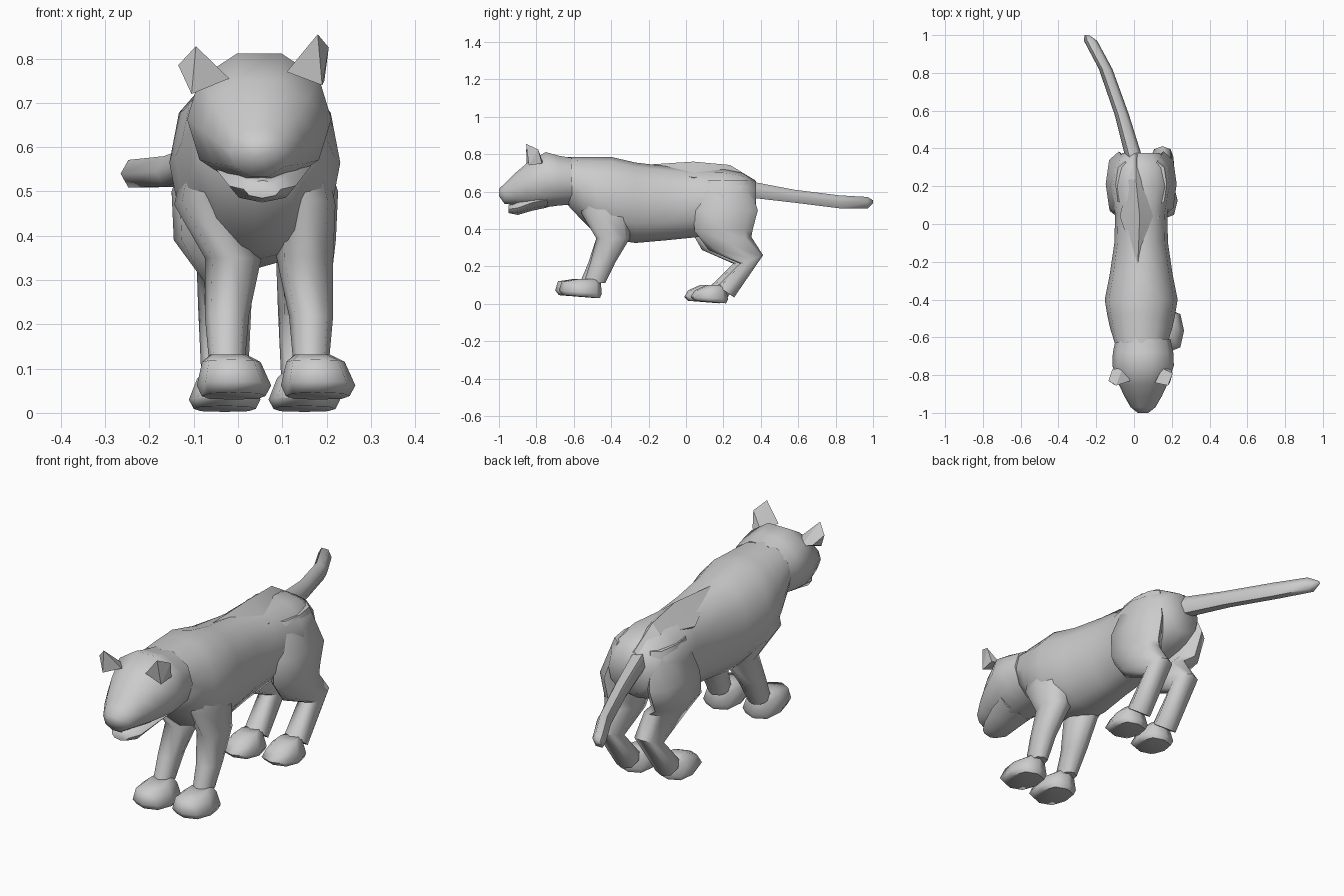
import bpy, bmesh
from math import pi, sin, cos, radians


def finish(bm, name, angle):
    bmesh.ops.recalc_face_normals(bm, faces=bm.faces)
    me = bpy.data.meshes.new(name)
    bm.to_mesh(me)
    bm.free()
    ob = bpy.data.objects.new(name, me)
    bpy.context.collection.objects.link(ob)
    bpy.ops.object.select_all(action='DESELECT')
    ob.select_set(True)
    bpy.context.view_layer.objects.active = ob
    bpy.ops.object.shade_smooth_by_angle(angle=radians(angle))
    return ob


def loft(name, rings, n=8, power=2.0, shift=(0, 0, 0), angle=62):
    """Skin rings of (x, y, z, half width, half depth, tilt about x)."""
    bm = bmesh.new()
    loops = []
    for x, y, z, rx, rv, t in rings:
        loop = []
        for i in range(n):
            a = 2 * pi * i / n
            c, s = cos(a), sin(a)
            k = (abs(c) ** power + abs(s) ** power) ** (-1 / power)
            u, v = rx * c * k, rv * s * k
            loop.append(bm.verts.new((x + u + shift[0],
                                      y + v * cos(t) + shift[1],
                                      z + v * sin(t) + shift[2])))
        loops.append(loop)
    for a, b in zip(loops, loops[1:]):
        for i in range(n):
            j = (i + 1) % n
            bm.faces.new((a[i], a[j], b[j], b[i]))
    bm.faces.new(loops[0])
    bm.faces.new(loops[-1])
    return finish(bm, name, angle)


def spine(name, x, profile, n, power=2.0):
    """Loft along y from (y, top z, bottom z, half width)."""
    loft(name, [(x, y, (t + b) / 2, w, (t - b) / 2, pi / 2)
                for y, t, b, w in profile], n, power)


def ear(name, points):
    bm = bmesh.new()
    for p in points:
        bm.verts.new(p)
    bmesh.ops.convex_hull(bm, input=bm.verts)
    finish(bm, name, 20)


# Torso
spine("torso", 0.038, [
    (-0.63, 0.785, 0.525, 0.14), (-0.55, 0.785, 0.44, 0.165),
    (-0.48, 0.785, 0.37, 0.18), (-0.40, 0.785, 0.345, 0.193),
    (-0.27, 0.755, 0.325, 0.167), (-0.10, 0.735, 0.34, 0.142),
    (0.05, 0.72, 0.355, 0.138), (0.20, 0.72, 0.38, 0.168),
    (0.30, 0.70, 0.41, 0.152), (0.375, 0.655, 0.46, 0.10)], 12, 2.2)

# Raised ridge over the loins and the rump
loft("back_ridge", [(0.02, -0.22, 0.735, 0.005, 0.008, pi / 2),
                    (0.03, 0.04, 0.675, 0.105, 0.085, pi / 2),
                    (0.01, 0.235, 0.70, 0.04, 0.042, pi / 2),
                    (0.01, 0.37, 0.64, 0.03, 0.02, pi / 2)], 4, angle=20)

# Head and lower jaw
spine("head", 0.048, [
    (-0.61, 0.785, 0.525, 0.145), (-0.68, 0.797, 0.52, 0.16),
    (-0.75, 0.817, 0.51, 0.163), (-0.85, 0.757, 0.515, 0.128),
    (-0.91, 0.705, 0.525, 0.10), (-0.97, 0.645, 0.532, 0.066),
    (-1.0, 0.615, 0.575, 0.028)], 10, 2.15)
spine("lower_jaw", 0.055, [
    (-0.74, 0.60, 0.515, 0.11), (-0.82, 0.585, 0.498, 0.098),
    (-0.90, 0.55, 0.475, 0.075), (-0.95, 0.525, 0.485, 0.042)], 8)

# Ears
ear("left_ear", [(-0.105, -0.85, 0.72), (-0.02, -0.83, 0.755), (-0.06, -0.76, 0.74),
                 (-0.115, -0.77, 0.755), (-0.135, -0.83, 0.785), (-0.095, -0.855, 0.828)])
ear("right_ear", [(0.11, -0.84, 0.77), (0.19, -0.84, 0.74), (0.15, -0.765, 0.755),
                  (0.195, -0.77, 0.75), (0.205, -0.79, 0.825), (0.18, -0.855, 0.855)])

# Tail
loft("tail", [(0.0, 0.35, 0.61, 0.045, 0.05, pi / 2),
              (-0.065, 0.58, 0.575, 0.038, 0.04, pi / 2),
              (-0.15, 0.82, 0.545, 0.036, 0.04, pi / 2),
              (-0.23, 0.97, 0.54, 0.035, 0.036, pi / 2),
              (-0.25, 1.0, 0.545, 0.012, 0.01, pi / 2)], 6)

# Legs and paws: m mirrors the upper leg about the torso centre
for side, m, fx, hx, fy, hy in (("right", 1, 0.165, 0.15, 0.0, 0.0),
                                ("left", -1, -0.025, -0.03, -0.02, -0.035)):
    loft(side + "_front_leg", [
        (0.038 + m * 0.095, -0.44, 0.60, 0.06, 0.11, 0),
        (0.038 + m * 0.116, -0.43, 0.47, 0.066, 0.13, -0.1),
        (fx - 0.014 * m, -0.39, 0.35, 0.064, 0.09, 0),
        (fx, -0.445 + fy / 2, 0.22, 0.05, 0.067, 0),
        (fx, -0.49 + fy, 0.11, 0.04, 0.058, 0)], 8, 2.2)
    loft(side + "_front_paw", [
        (fx + 0.015, -0.56 + fy, 0.038, 0.072, 0.10, -0.08),
        (fx + 0.016, -0.565 + fy, 0.062, 0.084, 0.115, -0.08),
        (fx + 0.010, -0.56 + fy, 0.115, 0.066, 0.105, -0.05),
        (fx + 0.003, -0.525 + fy, 0.132, 0.04, 0.06, 0)], 8, 2.6)
    loft(side + "_hind_leg", [
        (0.038 + m * 0.085, 0.21, 0.66, 0.05, 0.12, 0),
        (0.038 + m * 0.118, 0.212, 0.50, 0.07, 0.172, 0),
        (0.038 + m * 0.115, 0.20 + hy / 2, 0.39, 0.068, 0.155, 0),
        (hx, 0.235 + hy, 0.322, 0.063, 0.12, 0.29),
        (hx, 0.35 + hy, 0.237, 0.06, 0.066, 0.35),
        (hx, 0.212 + hy, 0.065, 0.052, 0.055, -0.6)], 8, 2.3)
    loft(side + "_hind_paw", [
        (hx, 0.13 + hy, 0.009, 0.070, 0.085, -0.08),
        (hx, 0.125 + hy, 0.03, 0.081, 0.10, -0.06),
        (hx, 0.13 + hy, 0.078, 0.062, 0.085, 0.08),
        (hx, 0.16 + hy, 0.10, 0.04, 0.05, 0)], 8, 2.6)
